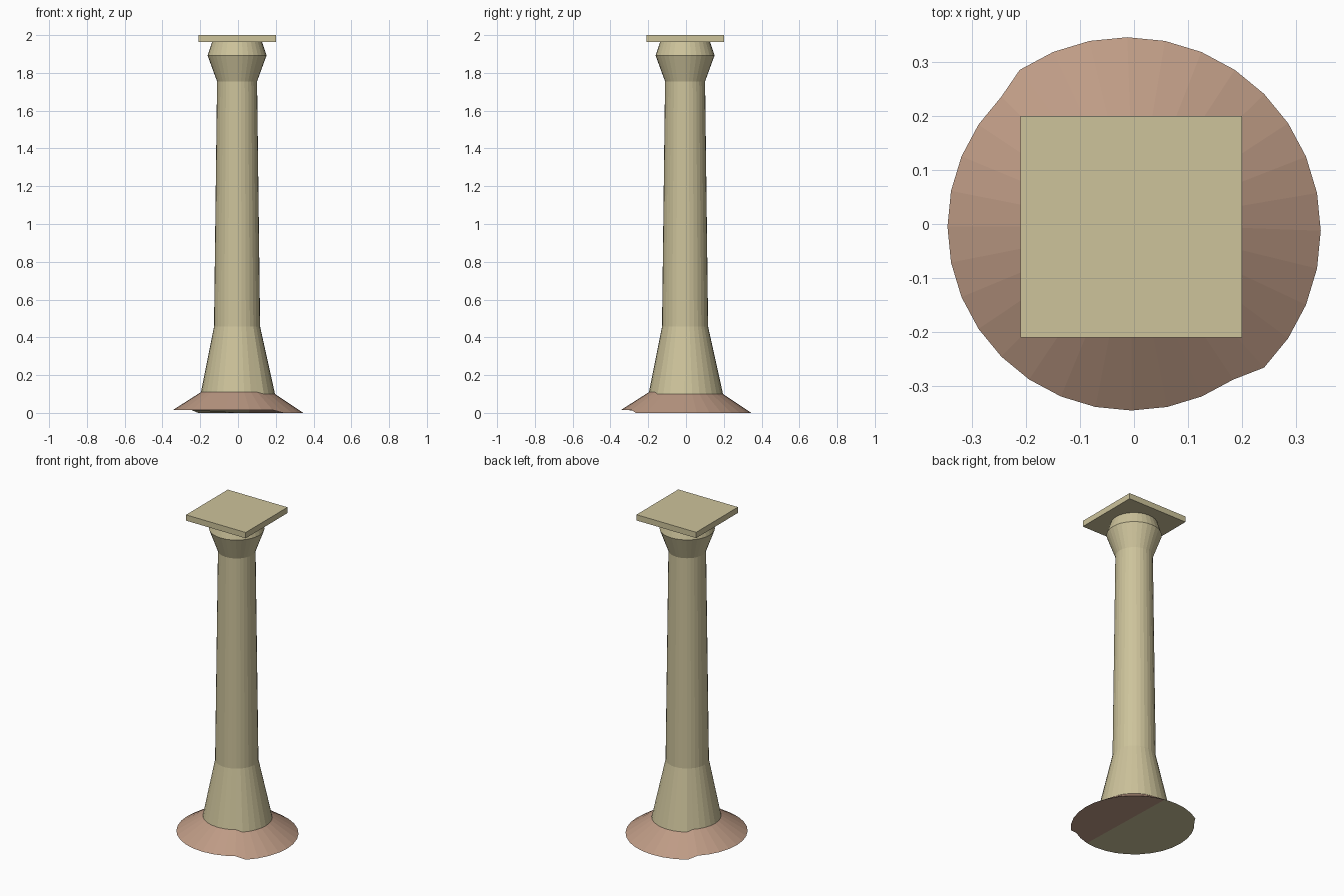
import bpy, bmesh, math

if "Cube" in bpy.data.objects:
    bpy.data.objects.remove(bpy.data.objects["Cube"])

N = 32


def material(name, rgb):
    m = bpy.data.materials.new(name)
    m.diffuse_color = (*rgb, 1.0)
    m.use_nodes = True
    m.node_tree.nodes["Principled BSDF"].inputs["Base Color"].default_value = m.diffuse_color
    return m


stone = material("pale_stone", (0.61, 0.546, 0.328))
clay = material("pinkish_clay", (0.515, 0.328, 0.235))


def ring(bm, lo, hi):
    """Ring whose front-left half uses lo and back-right half uses hi: (centre, radius, z)."""
    verts = []
    for i in range(N):
        c, r, z = lo if 12 <= i < 28 else hi
        a = 2 * math.pi * i / N
        verts.append(bm.verts.new((c + r * math.cos(a), c + r * math.sin(a), z)))
    return verts


def loft(bm, rings):
    for a, b in zip(rings, rings[1:]):
        for i in range(N):
            j = (i + 1) % N
            bm.faces.new((a[i], a[j], b[j], b[i]))


def finish(bm, name, mats):
    me = bpy.data.meshes.new(name)
    bm.to_mesh(me)
    bm.free()
    for m in mats:
        me.materials.append(m)
    ob = bpy.data.objects.new(name, me)
    bpy.context.collection.objects.link(ob)
    return ob


# The two halves of the foot are slightly offset along a diagonal
foot_top = ((-0.005, 0.191, 0.11), (-0.007, 0.203, 0.10))

# Flared foot skirt, with a two-coloured underside
bm = bmesh.new()
bottom = ring(bm, (-0.005, 0.34, 0.015), (-0.0125, 0.358, 0.0))
loft(bm, [bottom, ring(bm, *foot_top)])
k = 7  # chord between the two underside colours
stone_side = bm.faces.new([bottom[i] for i in range(N - k, k - 1, -1)])
clay_side = bm.faces.new([bottom[i % N] for i in range(N + k, N - k - 1, -1)])
stone_side.material_index = 1
finish(bm, "foot_skirt", [clay, stone])

# Tapered shaft and flared capital
bm = bmesh.new()
rings = [ring(bm, *foot_top)]
for r, z in ((0.122, 0.457), (0.106, 1.755), (0.156, 1.892), (0.132, 1.965)):
    p = (-0.005, r, z)
    rings.append(ring(bm, p, p))
loft(bm, rings)
bm.faces.new(rings[-1])
finish(bm, "shaft_and_capital", [stone])

# Square top slab
bm = bmesh.new()
bmesh.ops.create_cube(bm, size=1.0)
for v in bm.verts:
    v.co = (v.co.x * 0.41 - 0.005, v.co.y * 0.41 - 0.005, v.co.z * 0.036 + 1.982)
finish(bm, "top_slab", [stone])
